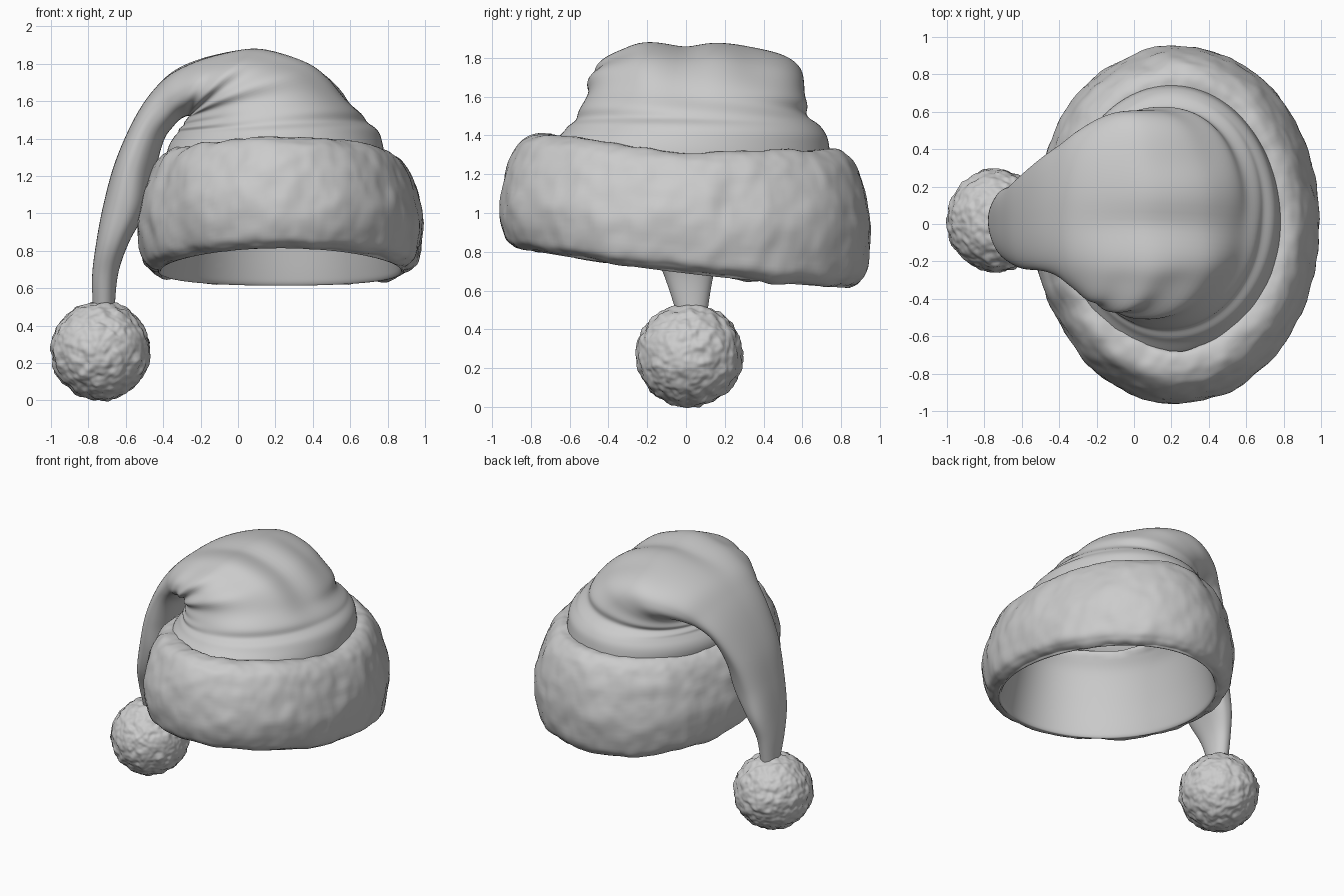
import bpy, bmesh, math
from mathutils import Vector, Matrix

if "Cube" in bpy.data.objects:
    bpy.data.objects.remove(bpy.data.objects["Cube"])


def finish(bm, name):
    """Turn a bmesh into a smooth shaded object."""
    bmesh.ops.recalc_face_normals(bm, faces=bm.faces)
    me = bpy.data.meshes.new(name)
    bm.to_mesh(me)
    bm.free()
    me.shade_smooth()
    ob = bpy.data.objects.new(name, me)
    bpy.context.collection.objects.link(ob)
    return ob


def loft(rings, close=False, cap=False):
    """Skin a list of closed rings with quads."""
    bm = bmesh.new()
    vs = [[bm.verts.new(p) for p in r] for r in rings]
    n = len(vs[0])
    for i in range(len(vs) if close else len(vs) - 1):
        a, b = vs[i], vs[(i + 1) % len(vs)]
        for j in range(n):
            k = (j + 1) % n
            bm.faces.new((a[j], a[k], b[k], b[j]))
    if cap:
        bm.faces.new(vs[-1])
    return bm


def spline(rows, u):
    """Catmull-Rom interpolation of table rows."""
    i = min(int(u), len(rows) - 2)
    t = u - i
    g = lambda k: rows[max(0, min(len(rows) - 1, k))]
    return [0.5 * (2 * b + (c - a) * t + (2 * a - 5 * b + 4 * c - d) * t * t
                   + (3 * b - a - 3 * c + d) * t ** 3)
            for a, b, c, d in zip(g(i - 1), g(i), g(i + 1), g(i + 2))]


def bump(x, centre, width):
    return math.exp(-((x - centre) / width) ** 2)


def fur(ob, scale, strength, group=""):
    tex = bpy.data.textures.new(ob.name + "_fur", 'CLOUDS')
    tex.noise_scale = scale
    tex.noise_depth = 1
    m = ob.modifiers.new("fur", 'DISPLACE')
    m.texture = tex
    m.strength = strength
    m.mid_level = 0.5
    m.vertex_group = group


# Crown and drooping tail: outer x, z / inner x, z / y min, y max / squareness power
rows = [
    (0.79, 1.15, -0.35, 1.15, -0.78, 0.75, 1.0),
    (0.78, 1.34, -0.38, 1.32, -0.71, 0.74, 1.0),
    (0.74, 1.45, -0.34, 1.41, -0.62, 0.71, 1.0),
    (0.66, 1.52, -0.31, 1.45, -0.57, 0.64, 0.95),
    (0.57, 1.64, -0.29, 1.48, -0.53, 0.62, 0.9),
    (0.39, 1.80, -0.27, 1.51, -0.50, 0.61, 0.88),
    (0.12, 1.88, -0.26, 1.52, -0.47, 0.60, 0.86),
    (-0.12, 1.85, -0.27, 1.52, -0.43, 0.56, 0.86),
    (-0.32, 1.775, -0.30, 1.505, -0.36, 0.49, 0.86),
    (-0.45, 1.66, -0.34, 1.47, -0.30, 0.41, 0.88),
    (-0.56, 1.50, -0.40, 1.39, -0.26, 0.34, 0.88),
    (-0.66, 1.28, -0.45, 1.21, -0.24, 0.27, 0.85),
    (-0.72, 1.05, -0.49, 1.02, -0.22, 0.22, 0.8),
    (-0.76, 0.83, -0.58, 0.85, -0.18, 0.19, 0.8),
    (-0.78, 0.66, -0.64, 0.68, -0.11, 0.14, 0.9),
    (-0.775, 0.49, -0.66, 0.49, -0.05, 0.11, 1.0),
]
rings = []
STEPS, SEG = 8, 112
for s in range((len(rows) - 1) * STEPS + 1):
    u = s / STEPS
    ox, oz, ix, iz, y0, y1, p = spline(rows, u)
    c = Vector(((ox + ix) / 2, (y0 + y1) / 2, (oz + iz) / 2))
    half = Vector(((ox - ix) / 2, 0, (oz - iz) / 2))
    hy = Vector((0, (y1 - y0) / 2, 0))
    ring = []
    for j in range(SEG):
        a = 2 * math.pi * j / SEG
        ca, sa = math.cos(a), math.sin(a)
        ca = math.copysign(abs(ca) ** p, ca)
        sa = math.copysign(abs(sa) ** p, sa)
        y = c.y + hy.y * sa
        top = max(0, ca)
        # valley and ridge along the top, pleats at the bend, soft ring folds
        f = -0.13 * bump(y, -0.01, 0.11) * bump(u, 6.2, 1.8) * top
        f += 0.09 * bump(y, -0.2, 0.1) * bump(u, 6.2, 1.8) * top
        f -= 0.09 * bump(y, 0.38, 0.15) * bump(u, 5.4, 1.1) * top
        f += 0.025 * math.sin(u * 5.2 + 1.5 * ca) * bump(u, 5.8, 1.8) * bump(sa, -1, 0.5)
        f += 0.025 * math.sin(u * 4.6 + 2 * sa) * bump(u, 3.2, 1.2) * (0.5 + 0.5 * top)
        f += 0.05 * math.sin(3 * a + u) * bump(u, 10, 2.2)
        ring.append(c + (half * ca + hy * sa) * (1 + f))
    rings.append(ring)
finish(loft(rings, cap=True), "crown_and_tail")

# Fur brim: closed cross-section of (height fraction, inset from outer ellipse)
section = [(0.0, 0.105), (0.03, 0.06), (0.12, 0.02), (0.38, 0.0), (0.62, 0.025),
           (0.83, 0.07), (0.95, 0.12), (1.0, 0.19), (0.96, 0.28),
           (0.75, 0.225), (0.4, 0.175), (0.1, 0.14), (0.01, 0.125)]
rings = []
for k in range(len(section) * 6):
    i, t = divmod(k / 6, 1)
    i = int(i)
    window = [section[(i + d) % len(section)] for d in (-1, 0, 1, 2)]
    h, inset = spline(window, 1 + t)
    ring = []
    for j in range(240):
        a = 2 * math.pi * j / 240
        s = math.sin(a)
        low = 0.69 - 0.10 * s + 0.025 * s * s
        high = 1.32 - 0.04 * s + 0.05 * s * s
        ring.append((0.23 + (0.765 - inset) * math.cos(a), (0.955 - inset) * s,
                     low + (high - low) * h))
    rings.append(ring)
brim = finish(loft(rings, close=True), "fur_brim")
# only the outside is furry, the lining stays smooth
brim.vertex_groups.new(name="outside").add(list(range(240 * 50)), 1.0, 'REPLACE')
fur(brim, 0.30, 0.04, "outside")
fur(brim, 0.10, 0.016, "outside")

# Pompom
bm = bmesh.new()
bmesh.ops.create_icosphere(bm, subdivisions=6, radius=1, matrix=Matrix.LocRotScale(
    Vector((-0.735, 0.018, 0.265)), None, Vector((0.264, 0.274, 0.264))))
pompom = finish(bm, "pompom")
fur(pompom, 0.055, 0.028)
